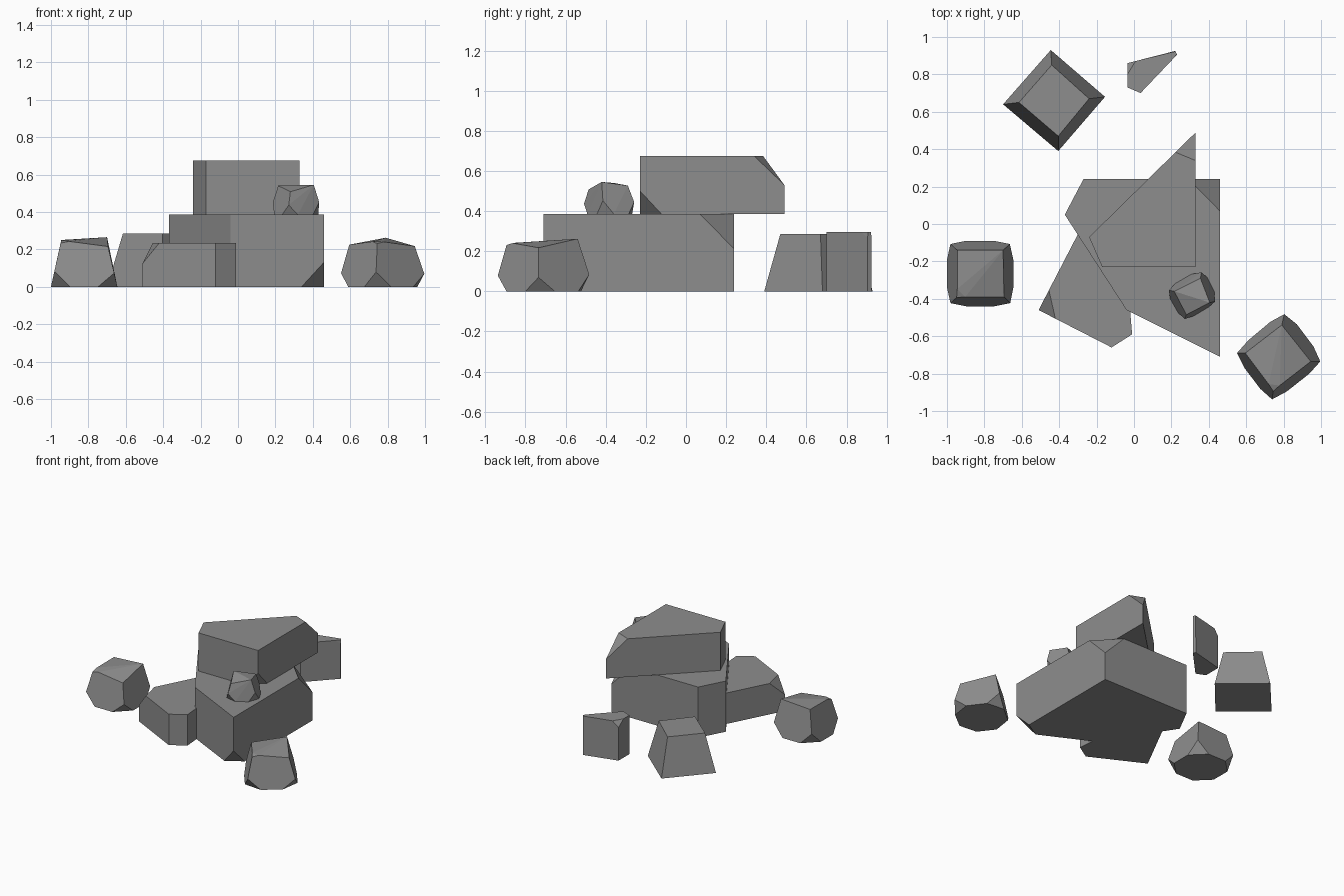
import bpy
import bmesh
from mathutils import Vector

default = bpy.data.objects.get("Cube")
if default:
    bpy.data.objects.remove(default, do_unlink=True)

# One stone grey for every rock
stone = bpy.data.materials.new("stone_grey")
stone.use_nodes = True
GREY = (0.27, 0.27, 0.27, 1.0)
stone.diffuse_color = GREY
shader = next(n for n in stone.node_tree.nodes if n.type == 'BSDF_PRINCIPLED')
shader.inputs["Base Color"].default_value = GREY
shader.inputs["Roughness"].default_value = 0.9


def rock(name, lower, upper, chips):
    """Convex rock between two rings. chips maps (level, corner) to the fractions
    cut off along the previous, next and upright edges."""
    rings = ([Vector(p) for p in lower], [Vector(p) for p in upper])
    n = len(lower)
    points = []
    for level, ring in enumerate(rings):
        for i, corner in enumerate(ring):
            if (level, i) in chips:
                ends = (ring[i - 1], ring[(i + 1) % n], rings[1 - level][i])
                points += [corner.lerp(e, f) for e, f in zip(ends, chips[level, i])]
            else:
                points.append(corner)
    bm = bmesh.new()
    for p in points:
        bm.verts.new(p)
    bmesh.ops.convex_hull(bm, input=bm.verts[:])
    bmesh.ops.dissolve_limit(bm, angle_limit=0.07, verts=bm.verts[:], edges=bm.edges[:])
    bmesh.ops.recalc_face_normals(bm, faces=bm.faces[:])
    mesh = bpy.data.meshes.new(name)
    bm.to_mesh(mesh)
    bm.free()
    mesh.materials.append(stone)
    obj = bpy.data.objects.new(name, mesh)
    bpy.context.collection.objects.link(obj)
    return obj


def slab(name, outline, z0, z1, chips):
    """Upright prism with chipped corners."""
    rock(name, [(x, y, z0) for x, y in outline], [(x, y, z1) for x, y in outline], chips)


def pebble(name, base, z0, top, rise, top_chip=None):
    """Tapered block whose four bottom corners are chipped."""
    chips = {(0, i): (0.29, 0.29, rise) for i in range(4)}
    if top_chip is not None:
        chips[1, top_chip] = (0.17, 0.17, 0.06)
    rock(name, [(x, y, z0) for x, y in base], top, chips)


# Central stacked slabs
slab("base_slab",
     [(-0.27, 0.24), (0.46, 0.24), (0.46, -0.71), (-0.04, -0.46), (-0.37, 0.05)],
     0, 0.385, {(1, 1): (0.23, 0.18, 0.45), (0, 2): (0.14, 0.24, 0.34)})
slab("upper_slab",
     [(0.33, 0.49), (0.33, -0.23), (-0.17, -0.23), (-0.24, -0.07)],
     0.385, 0.675, {(1, 0): (0.19, 0.21, 0.5), (0, 1): (0.15, 0.22, 0.4)})
slab("side_slab",
     [(-0.51, -0.46), (-0.12, -0.66), (-0.01, -0.59), (-0.02, -0.47), (-0.22, 0.1)],
     0, 0.235, {(1, 0): (0.19, 0.23, 0.47)})

# Thin shard behind
slab("back_shard",
     [(-0.035, 0.86), (0.22, 0.925), (0.23, 0.905), (0.035, 0.70), (-0.035, 0.73)],
     0, 0.295, {(1, 0): (0.46, 0.17, 0.15), (1, 1): (0.2, 0.9, 0.2),
                (1, 2): (0.9, 0.15, 0.1)})

# Tapered block behind
rock("back_block",
     [(-0.445, 0.93, 0), (-0.155, 0.68, 0), (-0.405, 0.39, 0), (-0.70, 0.64, 0)],
     [(-0.44, 0.85, 0.285), (-0.24, 0.67, 0.285), (-0.405, 0.47, 0.285),
      (-0.615, 0.65, 0.285)], {})

# Scattered pebbles
pebble("right_pebble",
       [(-1, -0.44), (-0.645, -0.44), (-0.645, -0.09), (-1, -0.09)], 0,
       [(-0.945, -0.39, 0.248), (-0.695, -0.39, 0.215), (-0.70, -0.14, 0.265),
        (-0.945, -0.14, 0.25)], 0.34, top_chip=0)
pebble("left_pebble",
       [(0.735, -0.96), (1.02, -0.735), (0.81, -0.455), (0.53, -0.69)], 0,
       [(0.745, -0.89, 0.245), (0.945, -0.735, 0.217), (0.79, -0.54, 0.262),
        (0.595, -0.69, 0.225)], 0.32, top_chip=0)
pebble("top_pebble",
       [(0.265, -0.525), (0.455, -0.41), (0.365, -0.235), (0.165, -0.35)], 0.385,
       [(0.28, -0.485, 0.508), (0.405, -0.42, 0.545), (0.355, -0.29, 0.527),
        (0.215, -0.36, 0.54)], 0.42)
